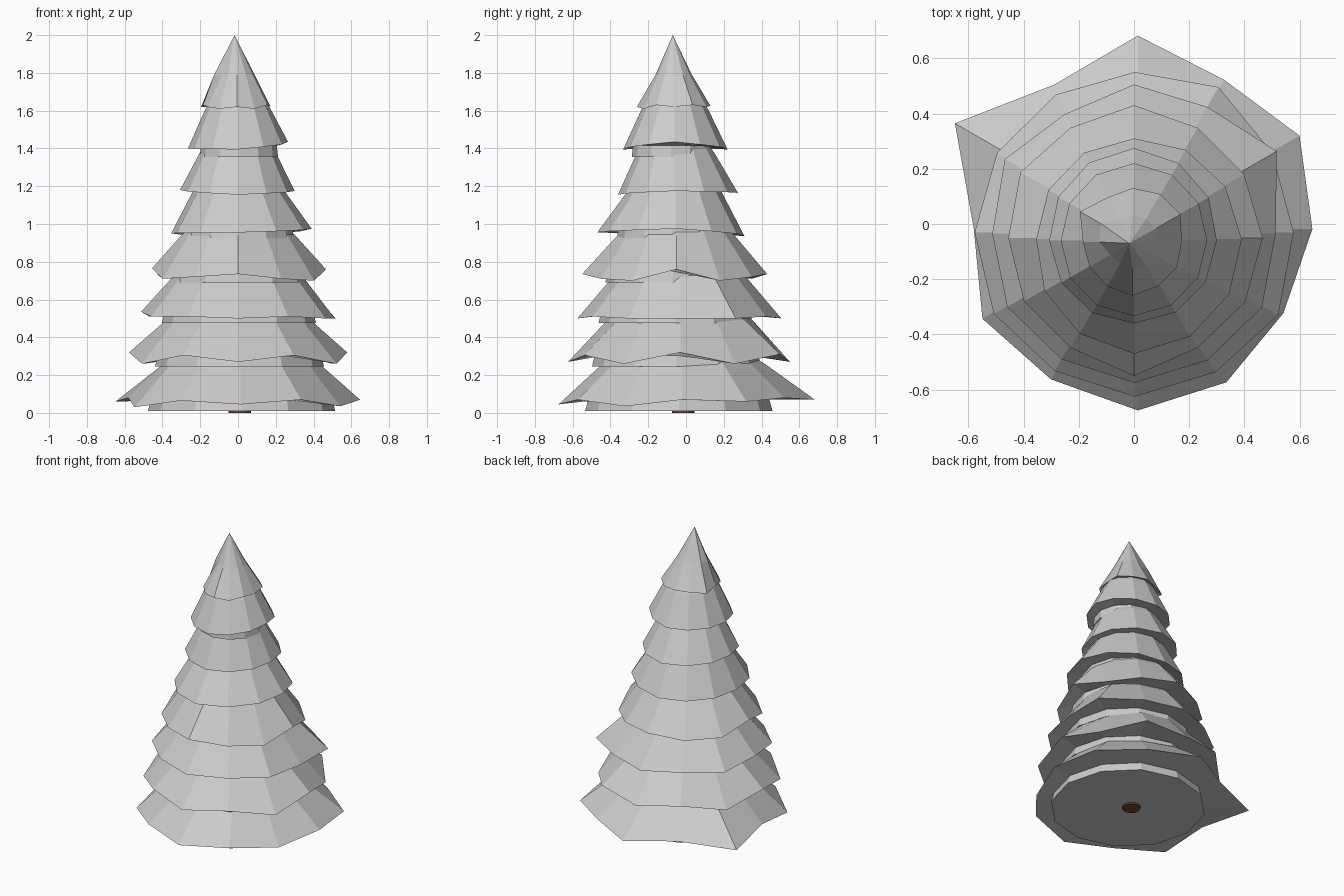
import bpy, bmesh
from math import cos, sin, pi

if "Cube" in bpy.data.objects:
    bpy.data.objects.remove(bpy.data.objects["Cube"])

N = 12


def expand(r):
    # four cardinal values -> twelve by cyclic interpolation
    if len(r) == N:
        return r
    return [r[i // 3] + (r[(i // 3 + 1) % 4] - r[i // 3]) * (i % 3) / 3 for i in range(N)]


def ring(bm, radii, zs, c):
    return [bm.verts.new((c[0] + radii[i] * cos(2 * pi * i / N),
                          c[1] + radii[i] * sin(2 * pi * i / N), zs[i])) for i in range(N)]


def bridge(bm, a, b):
    for i in range(N):
        j = (i + 1) % N
        bm.faces.new((a[i], a[j], b[j], b[i]))


def finish(bm, name):
    bmesh.ops.recalc_face_normals(bm, faces=bm.faces)
    me = bpy.data.meshes.new(name)
    bm.to_mesh(me)
    bm.free()
    ob = bpy.data.objects.new(name, me)
    bpy.context.collection.objects.link(ob)
    return ob


def tier(name, c, base_z, radii, tips, mid_z, mid_f, top_z, top_f):
    """Skirt of branches: core disc, hollowed underside, zigzag rim, steeper upper cone."""
    radii = expand(radii)
    tips = expand(tips)
    mean = sum(radii) / N
    bm = bmesh.new()
    core = (c[0] + 0.005, c[1] - 0.02)
    disc = ring(bm, [0.765 * mean] * N, [base_z] * N, core)
    hollow = ring(bm, [0.74 * mean] * N, [base_z + 0.06] * N, core)
    rim = ring(bm, radii, tips, c)
    mid_r = [mid_f * (0.6 * mean + 0.4 * r) for r in radii]
    if not top_f:
        mid_r[5] *= 1.3   # lump on the left of the crown
        mid_r[6] *= 1.3
    mid = ring(bm, mid_r, [mid_z] * N, c)
    bm.faces.new(disc)
    bridge(bm, disc, hollow)
    bridge(bm, hollow, rim)
    bridge(bm, rim, mid)
    if top_f:
        top = ring(bm, [top_f * mean] * N, [top_z] * N, c)
        bridge(bm, mid, top)
        bm.faces.new(top)
    else:
        apex = bm.verts.new((-0.018, -0.07, top_z))
        for i in range(N):
            bm.faces.new((mid[i], mid[(i + 1) % N], apex))
    return finish(bm, name)


# Branch tiers, bottom to top: centre, core height, rim radii, rim heights
TIERS = [
    ((.014, -.018), 0.01,
     [.632, .676, .624, .70, .604, .765, .594, .65, .629, .657, .641, .609],
     [.07, .06, .08, .07, .08, .06, .08, .03, .065, .045, .07, .035]),
    ((.003, -.03), 0.245,
     [.575, .575, .607, .58, .575, .576, .58, .59, .58, .595, .585, .60],
     [.32, .26, .31, .27, .31, .26, .32, .26, .305, .27, .305, .26]),
    ((0, -.035), 0.475,
     [.513, .597, .53, .54, .50, .54, .513, .53, .525, .54, .53, .535],
     [.50, .50, .51, .50, .51, .51, .535, .51, .51, .50, .51, .50]),
    ((0, -.05), 0.69,
     [.466, .46, .46, .48, .46, .475, .455, .46, .46, .50, .46, .465],
     [.76, .70, .72, .735, .71, .72, .765, .71, .72, .735, .71, .70]),
    ((0, -.055), 0.92, [.39, .365, .354, .415], [.975, .935, .95, .955]),
    ((0, -.06), 1.13, [.30, .335, .307, .30], [1.175, 1.165, 1.18, 1.155]),
    ((0, -.06), 1.355, [.265, .28, .265, .273], [1.435, 1.395, 1.40, 1.395]),
]
for k, (c, z, radii, tips) in enumerate(TIERS):
    tier(f"branch_tier_{k + 1}", c, z, radii, tips, z + 0.25, 0.65, z + 0.38, 0.35)

# Pointed crown
tier("crown", (-.005, -.065), 1.59,
     [.178, .20, .20, .195, .185, .22, .18, .18, .185, .195, .185, .185],
     [1.62, 1.63, 1.62, 1.625, 1.62, 1.62, 1.63, 1.62, 1.61, 1.62, 1.61, 1.63],
     1.79, 0.5, 2.0, 0)

# Trunk
bm = bmesh.new()
low = ring(bm, [.06] * N, [0] * N, (0.01, -0.015))
high = ring(bm, [.06] * N, [.05] * N, (0.01, -0.015))
bridge(bm, low, high)
bm.faces.new(low)
bm.faces.new(high)
trunk = finish(bm, "trunk")
mat = bpy.data.materials.new("bark_brown")
mat.diffuse_color = (0.16, 0.06, 0.02, 1)
mat.use_nodes = True
mat.node_tree.nodes["Principled BSDF"].inputs["Base Color"].default_value = mat.diffuse_color
trunk.data.materials.append(mat)
